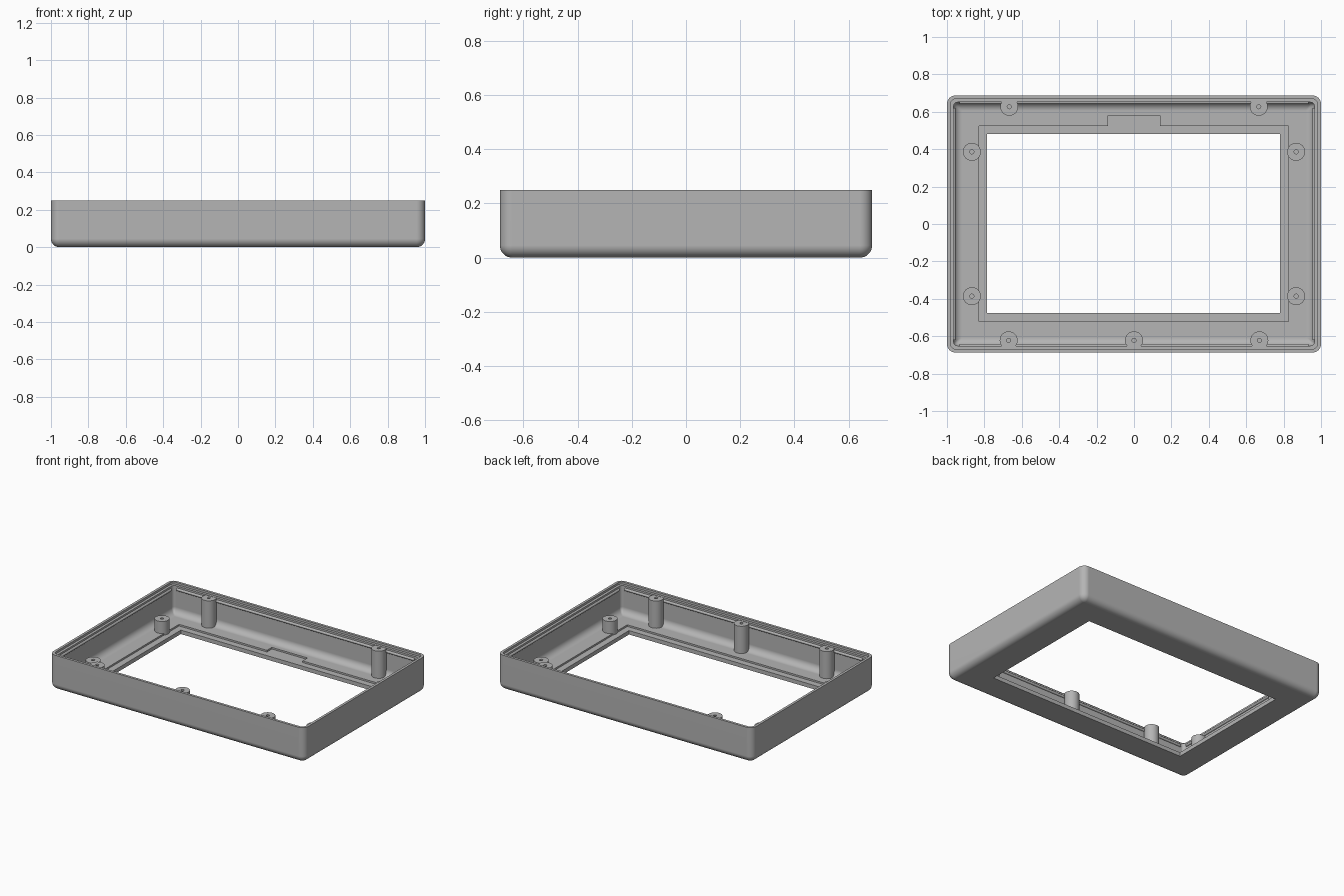
import bpy, bmesh, math
from mathutils import Matrix

cube = bpy.data.objects.get("Cube")
if cube:
    bpy.data.objects.remove(cube, do_unlink=True)

HX, HY, H = 1.0, 0.687, 0.25      # half length, half depth, height
FLOOR, WALL, FILLET = 0.04, 0.036, 0.045

grey = bpy.data.materials.new("plain_grey")
grey.use_nodes = True
colour = (0.46, 0.46, 0.46, 1)
grey.diffuse_color = colour
grey.node_tree.nodes["Principled BSDF"].inputs["Base Color"].default_value = colour


def finish(bm, name):
    bmesh.ops.recalc_face_normals(bm, faces=bm.faces)
    mesh = bpy.data.meshes.new(name)
    bm.to_mesh(mesh)
    bm.free()
    mesh.materials.append(grey)
    ob = bpy.data.objects.new(name, mesh)
    bpy.context.collection.objects.link(ob)
    return ob


def activate(ob):
    bpy.ops.object.select_all(action='DESELECT')
    ob.select_set(True)
    bpy.context.view_layer.objects.active = ob


def smooth(ob):
    activate(ob)
    bpy.ops.object.shade_smooth_by_angle(angle=math.radians(35))
    mod = ob.modifiers.new("flat_panels", 'WEIGHTED_NORMAL')
    mod.keep_sharp = True


def bridge(bm, rings):
    for a, b in zip(rings, rings[1:]):
        n = len(a)
        for i in range(n):
            bm.faces.new((a[i], a[(i + 1) % n], b[(i + 1) % n], b[i]))


def rounded_ring(bm, inset, z, radius, steps=8):
    ring = []
    for k, (sx, sy) in enumerate(((1, 1), (-1, 1), (-1, -1), (1, -1))):
        for i in range(steps + 1):
            a = (k + i / steps) * math.pi / 2
            ring.append(bm.verts.new((sx * (HX - inset - radius) + radius * math.cos(a),
                                      sy * (HY - inset - radius) + radius * math.sin(a), z)))
    return ring


def prism(points, z0, z1, name):
    bm = bmesh.new()
    rings = [[bm.verts.new((x, y, z)) for x, y in points] for z in (z0, z1)]
    bridge(bm, rings)
    for r in rings:
        bm.faces.new(r)
    return finish(bm, name)


# Tray shell: one section carried round the rounded rectangle
bm = bmesh.new()
section = []
for i in range(9):                                     # outer bottom fillet
    a = i / 8 * math.pi / 2
    section.append((FILLET * (1 - math.sin(a)), FILLET * (1 - math.cos(a)),
                    0.004 + 0.041 * math.sin(a)))
section += [(0, H, 0.045), (0.018, H, 0.03),           # rim and stepped lip
            (0.018, H - 0.015, 0.03), (WALL, H - 0.015, 0.02)]
for i in range(9):                                     # inner floor fillet
    a = i / 8 * math.pi / 2
    section.append((WALL + FILLET * (1 - math.cos(a)),
                    FLOOR + FILLET * (1 - math.sin(a)), 0.02 - 0.016 * i / 8))
rings = [rounded_ring(bm, *s) for s in section]
bridge(bm, rings)
bm.faces.new(rings[0])
bm.faces.new(rings[-1])
tray = finish(bm, "tray_shell")

# Window opening, with a shallow notched recess around it
x0, x1, y0, y1, m = -0.785, 0.78, -0.475, 0.48, 0.045
window = prism([(x0, y0), (x1, y0), (x1, y1), (x0, y1)], -0.1, 0.2, "window_cutter")
recess = prism([(x0 - m, y0 - m), (x1 + m, y0 - m), (x1 + m, y1 + m), (0.14, y1 + m),
                (0.14, y1 + 0.1), (-0.14, y1 + 0.1), (-0.14, y1 + m), (x0 - m, y1 + m)],
               FLOOR - 0.012, 0.2, "recess_cutter")
for cutter in (recess, window):
    cutter.hide_render = True
    activate(tray)
    mod = tray.modifiers.new("cut", 'BOOLEAN')
    mod.operation, mod.solver, mod.object = 'DIFFERENCE', 'EXACT', cutter
    bpy.ops.object.modifier_apply(modifier=mod.name)
    bpy.data.objects.remove(cutter, do_unlink=True)
smooth(tray)


# Screw posts with a blind hole
def post(name, x, y, top, radius=0.048, hole=0.011, n=32):
    bm = bmesh.new()
    profile = [(radius, FLOOR - 0.015), (radius, top), (hole, top), (hole, top - 0.08)]
    rings = [[bm.verts.new((x + r * math.cos(i * math.tau / n),
                            y + r * math.sin(i * math.tau / n), z)) for i in range(n)]
             for r, z in profile]
    bridge(bm, rings)
    bm.faces.new(rings[0])
    bm.faces.new(rings[-1])
    smooth(finish(bm, name))


for side, s in (("left", 1), ("right", -1)):
    post("back_post_" + side, s * 0.667, 0.627, 0.233)
    post("front_post_" + side, s * 0.67, -0.622, 0.233)
    for end, t in (("back", 1), ("front", -1)):
        post(f"short_post_{end}_{side}", s * 0.867, t * 0.386, 0.125)
post("front_post_middle", 0, -0.622, 0.233)


# Snap ridges along the inner walls
def ridge(name, x, y, length, axis):
    bm = bmesh.new()
    bmesh.ops.create_cone(bm, cap_ends=True, segments=12, radius1=0.01, radius2=0.01,
                          depth=length,
                          matrix=Matrix.Translation((x, y, 0.212))
                          @ Matrix.Rotation(math.pi / 2, 4, axis))
    smooth(finish(bm, name))


for s, long_name, short_name in ((1, "back", "left"), (-1, "front", "right")):
    ridge("snap_ridge_" + long_name, 0, s * (HY - WALL), 2 * (HX - WALL) - 0.06, 'Y')
    ridge("snap_ridge_" + short_name, s * (HX - WALL), 0, 2 * (HY - WALL) - 0.06, 'X')
